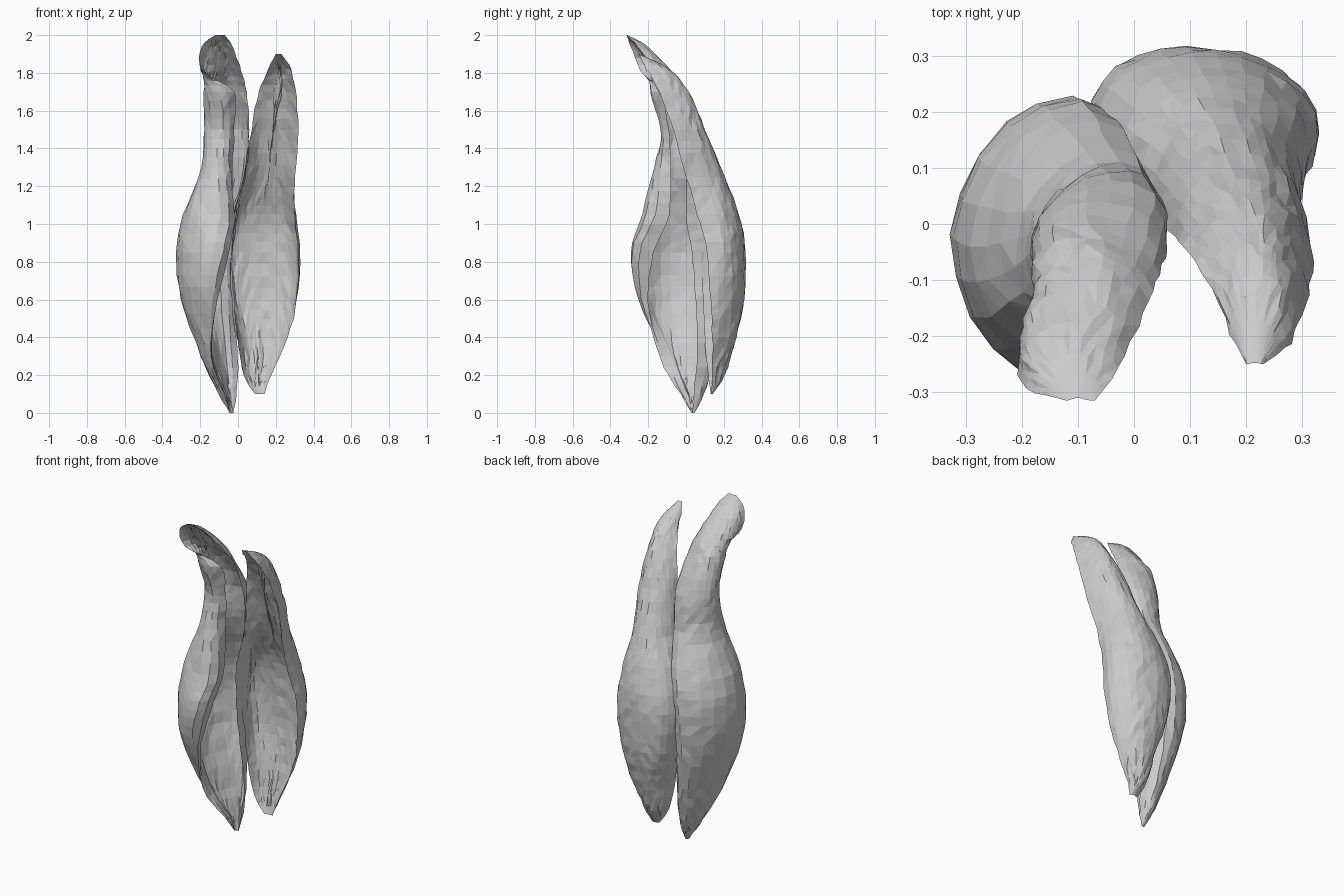
import bpy, bmesh, math, random
from mathutils import Vector

random.seed(4)
ACROSS, STEPS = 16, 4

# Each level: z, wall thickness, then (x, y) points around the cupped outside, edge to edge
LEFT = [
    (.00, .00, -.045, .03, -.043, .035, -.04, .04, -.03, .045, -.025, .035),
    (.10, .04, -.07, -.03, -.09, -.01, -.10, .03, -.06, .09, -.01, .04),
    (.30, .06, -.14, -.14, -.18, -.09, -.19, .01, -.11, .14, .00, .06),
    (.60, .07, -.11, -.20, -.21, -.23, -.30, -.03, -.17, .19, -.03, .05),
    (.85, .08, -.05, -.17, -.19, -.27, -.325, -.02, -.17, .215, -.035, .03),
    (1.05, .08, -.03, -.09, -.15, -.23, -.29, -.04, -.14, .19, -.01, .00),
    (1.30, .06, -.03, -.08, -.14, -.16, -.19, -.02, -.07, .11, .045, .00),
    (1.50, .05, -.02, -.09, -.14, -.11, -.17, .01, -.04, .08, .06, -.03),
    (1.70, .04, -.02, -.14, -.16, -.16, -.165, -.04, -.05, -.01, .045, -.09),
    (1.81, .06, -.19, -.24, -.19, -.15, -.14, -.10, -.06, -.08, .02, -.16),
    (1.94, .05, -.19, -.29, -.18, -.24, -.14, -.21, -.08, -.21, -.03, -.26),
    (2.00, .00, -.12, -.315, -.11, -.312, -.10, -.31, -.09, -.312, -.07, -.315),
]
RIGHT = [
    (.10, .00, .09, .13, .11, .14, .13, .14, .14, .13),
    (.20, .04, .03, .12, .07, .19, .13, .20, .175, .14),
    (.40, .06, .00, .10, .04, .24, .17, .26, .265, .14),
    (.60, .07, -.02, .09, .00, .28, .20, .29, .31, .13),
    (.85, .08, -.03, .08, -.02, .285, .22, .295, .32, .11),
    (1.05, .08, -.02, .05, .02, .25, .22, .26, .30, .06),
    (1.25, .10, .03, .01, .09, .18, .22, .185, .30, .00),
    (1.50, .11, .07, -.02, .14, .09, .25, .08, .32, -.07),
    (1.70, .10, .11, -.07, .18, .00, .25, .00, .305, -.14),
    (1.82, .06, .16, -.17, .19, -.10, .25, -.10, .28, -.21),
    (1.90, .00, .20, -.25, .21, -.248, .22, -.248, .23, -.25),
]


def blend(a, b, c, d, t):
    """Catmull-Rom between b and c."""
    return [.5 * (2*q + (r - p)*t + (2*p - 5*q + 4*r - s)*t*t + (3*q - p - 3*r + s)*t**3)
            for p, q, r, s in zip(a, b, c, d)]


def through(points, t):
    """Polynomial passing through the points at even spacing."""
    n = len(points)
    out = Vector((0, 0))
    for i, p in enumerate(points):
        w = 1
        for j in range(n):
            if j != i:
                w *= ((n - 1)*t - j) / (i - j)
        out += p * w
    return out


def section(row):
    """Closed crescent: cupped outside, shallower inside, thin edges."""
    pts = [Vector(row[i:i + 2]) for i in range(2, len(row), 2)]
    outer = [through(pts, k / ACROSS) for k in range(ACROSS + 1)]
    inner = []
    for k in range(ACROSS - 1, 0, -1):
        d = (outer[k + 1] - outer[k - 1]).normalized()
        inner.append(outer[k] + Vector((d.y, -d.x)) * row[1] * math.sin(math.pi * k / ACROSS))
    return outer + inner


def cupped_pod(name, levels):
    bm = bmesh.new()
    last = len(levels) - 1
    rows = []
    for i in range(last):
        a, d = levels[max(i - 1, 0)], levels[min(i + 2, last)]
        rows += [blend(a, levels[i], levels[i + 1], d, s / STEPS) for s in range(STEPS)]
    rows.append(levels[last])
    rings = []
    for n, row in enumerate(rows):
        j = .004 if 2 < n < len(rows) - 3 else 0
        rings.append([bm.verts.new((p.x + random.uniform(-j, j), p.y + random.uniform(-j, j), row[0]))
                      for p in section(row)])
    for lo, hi in zip(rings, rings[1:]):
        for k in range(len(lo)):
            m = (k + 1) % len(lo)
            bm.faces.new((lo[k], lo[m], hi[m], hi[k]))
    bm.faces.new(rings[0])
    bm.faces.new(rings[-1])
    bmesh.ops.triangulate(bm, faces=bm.faces)
    bmesh.ops.recalc_face_normals(bm, faces=bm.faces)
    mesh = bpy.data.meshes.new(name)
    bm.to_mesh(mesh)
    bm.free()
    bpy.context.collection.objects.link(bpy.data.objects.new(name, mesh))


# The two leaning pods
cupped_pod("left_pod", LEFT)
cupped_pod("right_pod", RIGHT)
